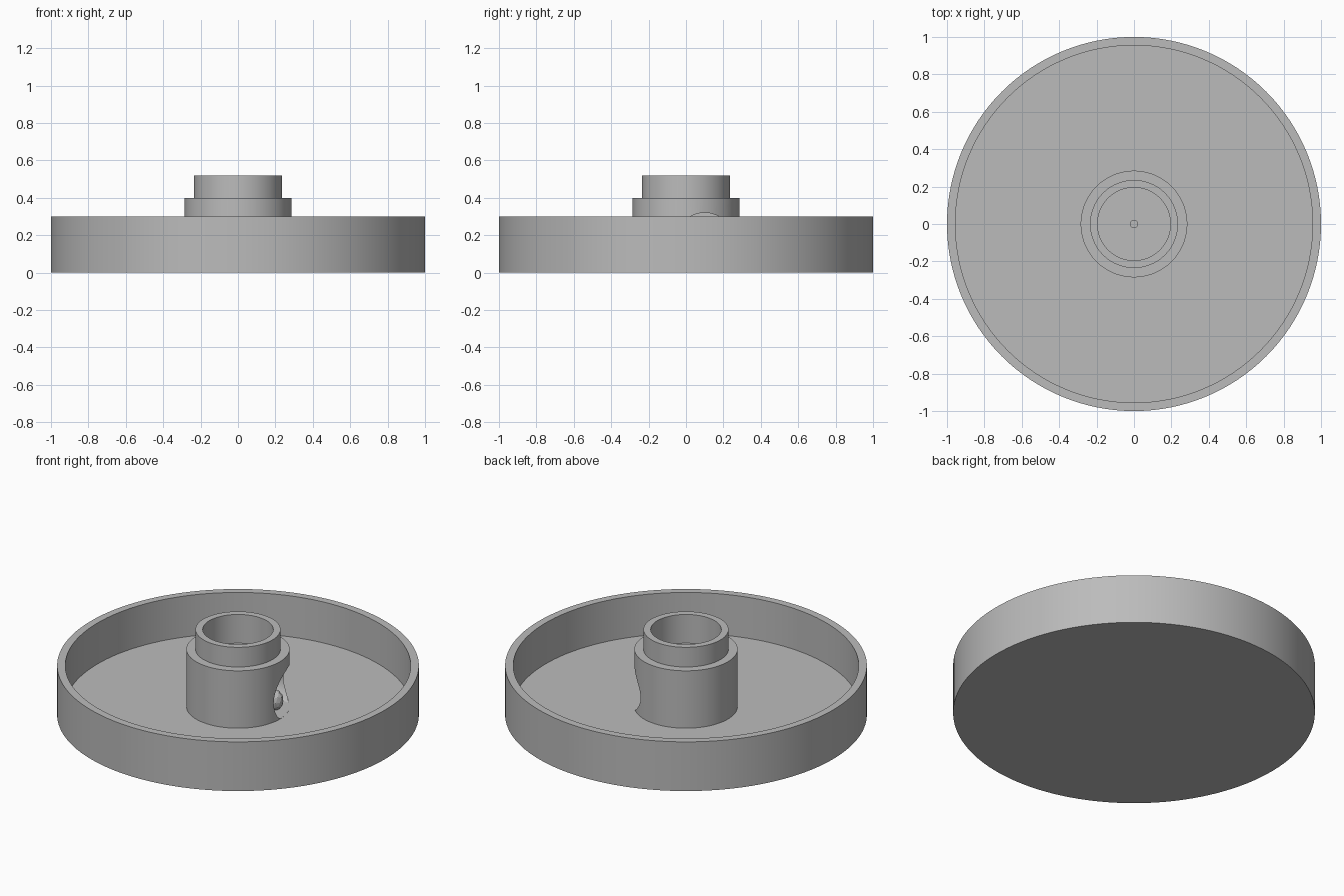
import bpy
import bmesh
import math
from mathutils import Matrix

cube = bpy.data.objects.get("Cube")
if cube:
    bpy.data.objects.remove(cube, do_unlink=True)

grey = bpy.data.materials.new("plain_grey")
grey.use_nodes = True
GREY = (0.5, 0.5, 0.5, 1.0)
grey.diffuse_color = GREY
grey.node_tree.nodes["Principled BSDF"].inputs["Base Color"].default_value = GREY


def add_object(name, bm):
    bmesh.ops.recalc_face_normals(bm, faces=bm.faces)
    mesh = bpy.data.meshes.new(name)
    bm.to_mesh(mesh)
    bm.free()
    mesh.materials.append(grey)
    obj = bpy.data.objects.new(name, mesh)
    bpy.context.collection.objects.link(obj)
    return obj


def lathe(name, profile, steps=128):
    """Spin a profile of (radius, height) points around the z axis."""
    bm = bmesh.new()
    verts = [bm.verts.new((r, 0, z)) for r, z in profile]
    edges = [bm.edges.new(pair) for pair in zip(verts, verts[1:])]
    bmesh.ops.spin(bm, geom=verts + edges, cent=(0, 0, 0), axis=(0, 0, 1),
                   angle=math.tau, steps=steps, use_duplicate=False)
    bmesh.ops.remove_doubles(bm, verts=bm.verts, dist=0.0005)
    return add_object(name, bm)


def smooth(obj):
    bpy.ops.object.select_all(action="DESELECT")
    obj.select_set(True)
    bpy.context.view_layer.objects.active = obj
    bpy.ops.object.shade_smooth_by_angle(angle=math.radians(30))


# Round tray with its stepped hollow post
tray = lathe("tray_with_post", [
    (0, 0), (1, 0), (1, 0.30), (0.955, 0.30), (0.955, 0.05),
    (0.285, 0.05), (0.285, 0.40), (0.235, 0.40), (0.235, 0.52),
    (0.195, 0.52), (0.195, 0.345), (0.02, 0.345), (0.02, 0.33), (0, 0.33)])

# Round side opening in the post, stopping at the tray floor
bm = bmesh.new()
bmesh.ops.create_cone(bm, cap_ends=True, segments=64, radius1=0.155,
                      radius2=0.155, depth=0.4,
                      matrix=Matrix.Translation((0.28, 0.10, 0.165))
                      @ Matrix.Rotation(math.pi / 2, 4, "Y"))
for v in bm.verts:
    v.co.z = max(v.co.z, 0.051)
bmesh.ops.dissolve_degenerate(bm, edges=bm.edges, dist=0.0005)
cutter = add_object("opening_cutter", bm)
cutter.hide_render = True

cut = tray.modifiers.new("side_opening", "BOOLEAN")
cut.operation = "DIFFERENCE"
cut.solver = "EXACT"
cut.object = cutter
bpy.context.view_layer.objects.active = tray
bpy.ops.object.modifier_apply(modifier=cut.name)
bpy.data.objects.remove(cutter, do_unlink=True)
smooth(tray)

# Small faceted knob inside the opening
bm = bmesh.new()
bmesh.ops.create_icosphere(bm, subdivisions=2, radius=1,
                           matrix=Matrix.Translation((0.19, 0.09, 0.105))
                           @ Matrix.Diagonal((0.045, 0.045, 0.06, 1)))
add_object("inner_knob", bm)
